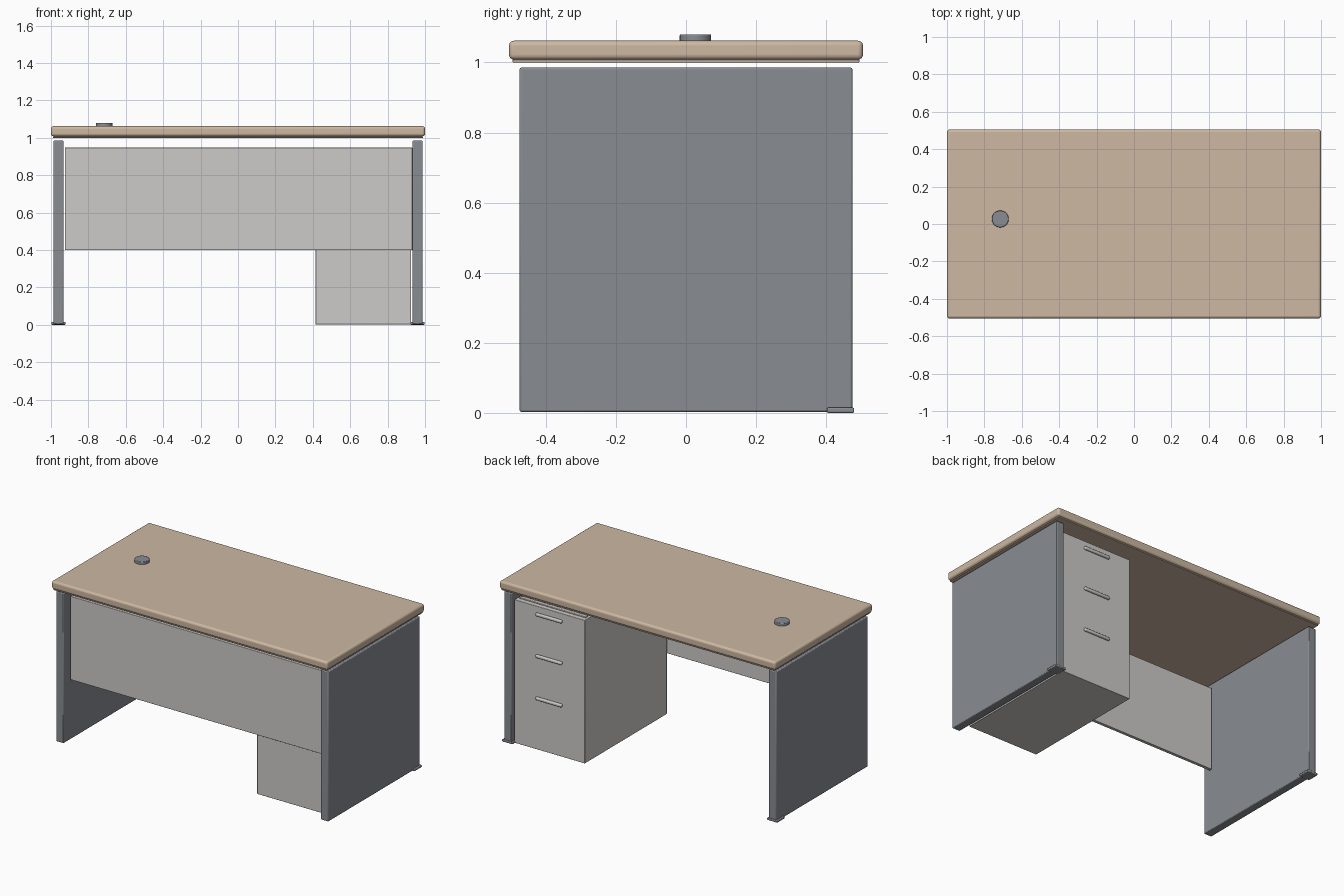
import bpy
import math
from mathutils import Vector

old = bpy.data.objects.get("Cube")
if old:
    bpy.data.objects.remove(old, do_unlink=True)


def material(name, rgb):
    mat = bpy.data.materials.new(name)
    mat.use_nodes = True
    colour = (*rgb, 1)
    mat.diffuse_color = colour
    mat.node_tree.nodes["Principled BSDF"].inputs["Base Color"].default_value = colour
    return mat


tan = material("tan wood", (0.61, 0.48, 0.36))
grey = material("light grey", (0.61, 0.60, 0.58))
slate = material("slate grey", (0.25, 0.265, 0.285))


def finish(obj, name, mat, bevel, segments):
    obj.name = name
    obj.data.materials.append(mat)
    if bevel:
        mod = obj.modifiers.new("rounded edges", "BEVEL")
        mod.width = bevel
        mod.segments = segments
        mod.limit_method = "ANGLE"
    bpy.ops.object.shade_smooth_by_angle(angle=math.radians(35))
    return obj


def box(name, low, high, mat, bevel=0, segments=2):
    """Box spanning two opposite corners."""
    low, high = Vector(low), Vector(high)
    bpy.ops.mesh.primitive_cube_add(size=1, location=(low + high) / 2)
    obj = bpy.context.object
    obj.scale = high - low
    bpy.ops.object.transform_apply(location=False, rotation=False, scale=True)
    return finish(obj, name, mat, bevel, segments)


# Desktop with rounded edge and thin underside layer
box("desktop", (-1, -0.505, 1.008), (1, 0.505, 1.062), tan, 0.014, 4)
box("desktop_underside", (-0.99, -0.495, 1.0), (0.99, 0.495, 1.008), tan, 0.002)

# Cable hole cap
bpy.ops.mesh.primitive_cylinder_add(vertices=48, radius=0.045, depth=0.022,
                                    location=(-0.715, 0.027, 1.069))
finish(bpy.context.object, "cable_cap", slate, 0.003, 2)

# Side panels, each with one small floor foot at the rear corner
for side, label in ((-1, "right"), (1, "left")):
    xs = sorted((side * 0.932, side * 0.987))
    box(label + "_side_panel", (xs[0], -0.475, 0.003), (xs[1], 0.475, 0.985), slate, 0.005)
    xs = sorted((side * 0.922, side * 0.998))
    box(label + "_foot", (xs[0], 0.402, 0), (xs[1], 0.48, 0.015), slate, 0.004)

# Front modesty panel
box("modesty_panel", (-0.925, -0.415, 0.4), (0.932, -0.395, 0.947), grey, 0.002)

# Drawer pedestal with a raised lip along its rear top edge
box("drawer_pedestal", (0.415, -0.395, 0.002), (0.925, 0.455, 0.94), grey, 0.002)
box("pedestal_top_lip", (0.43, 0.4, 0.938), (0.91, 0.425, 0.947), grey, 0.003)

# Drawer handles
for label, z in (("bottom", 0.34), ("middle", 0.617), ("top", 0.89)):
    box(label + "_drawer_handle", (0.575, 0.453, z - 0.01), (0.765, 0.472, z + 0.01),
        grey, 0.007, 3)
